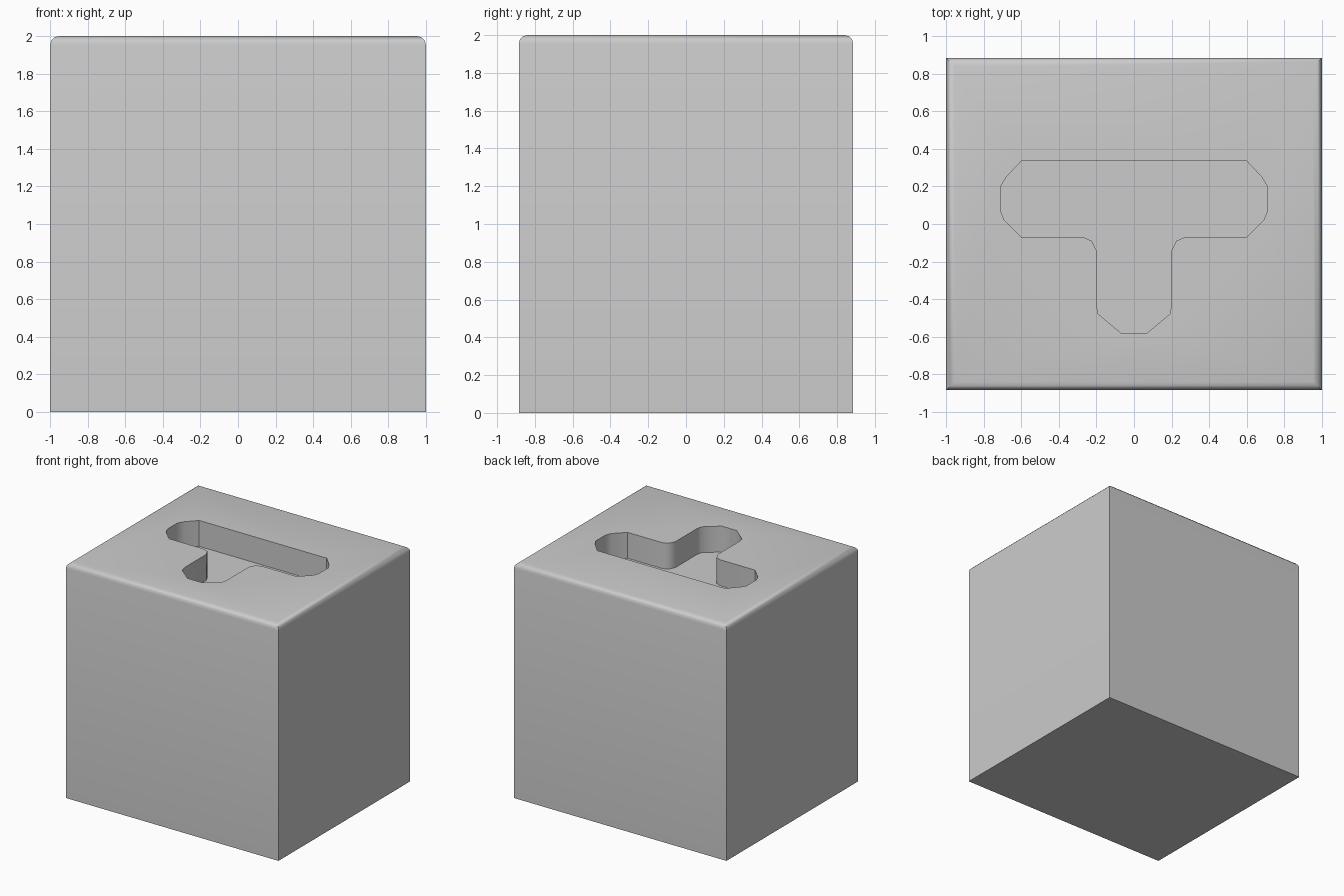
import bpy, bmesh

if "Cube" in bpy.data.objects:
    bpy.data.objects.remove(bpy.data.objects["Cube"])

W, D, H = 2.0, 1.77, 2.0
POCKET_DEPTH = 0.22
# right half of the pocket outline, back to front
HALF = [(0.60, 0.335), (0.68, 0.25), (0.71, 0.20), (0.71, 0.07), (0.69, 0.02),
        (0.60, -0.07), (0.27, -0.07), (0.225, -0.09), (0.20, -0.14),
        (0.20, -0.43), (0.19, -0.48), (0.07, -0.58)]


def make_object(name, bm):
    bmesh.ops.recalc_face_normals(bm, faces=bm.faces)
    mesh = bpy.data.meshes.new(name)
    bm.to_mesh(mesh)
    bm.free()
    obj = bpy.data.objects.new(name, mesh)
    bpy.context.collection.objects.link(obj)
    return obj


def prism(outline, z0, z1):
    bm = bmesh.new()
    face = bm.faces.new([bm.verts.new((x, y, z0)) for x, y in outline])
    out = bmesh.ops.extrude_face_region(bm, geom=[face])
    top = [g for g in out["geom"] if isinstance(g, bmesh.types.BMVert)]
    bmesh.ops.translate(bm, verts=top, vec=(0, 0, z1 - z0))
    return bm


# block with softened top edges
x, y = W / 2, D / 2
bm = prism([(-x, -y), (x, -y), (x, y), (-x, y)], 0, H)
rim = [e for e in bm.edges if all(v.co.z > H - 0.01 for v in e.verts)]
bmesh.ops.bevel(bm, geom=rim, offset=0.045, segments=3, profile=0.5, affect='EDGES')
block = make_object("block", bm)

# recessed pocket in the top
outline = HALF + [(-px, py) for px, py in reversed(HALF)]
cutter = make_object("pocket_cutter", prism(outline, H - POCKET_DEPTH, H + 0.2))
cutter.hide_render = True

mod = block.modifiers.new("pocket", 'BOOLEAN')
mod.operation = 'DIFFERENCE'
mod.solver = 'EXACT'
mod.object = cutter
bpy.context.view_layer.objects.active = block
block.select_set(True)
bpy.ops.object.modifier_apply(modifier=mod.name)
bpy.data.objects.remove(cutter)

bpy.ops.object.shade_smooth_by_angle(angle=0.7)
